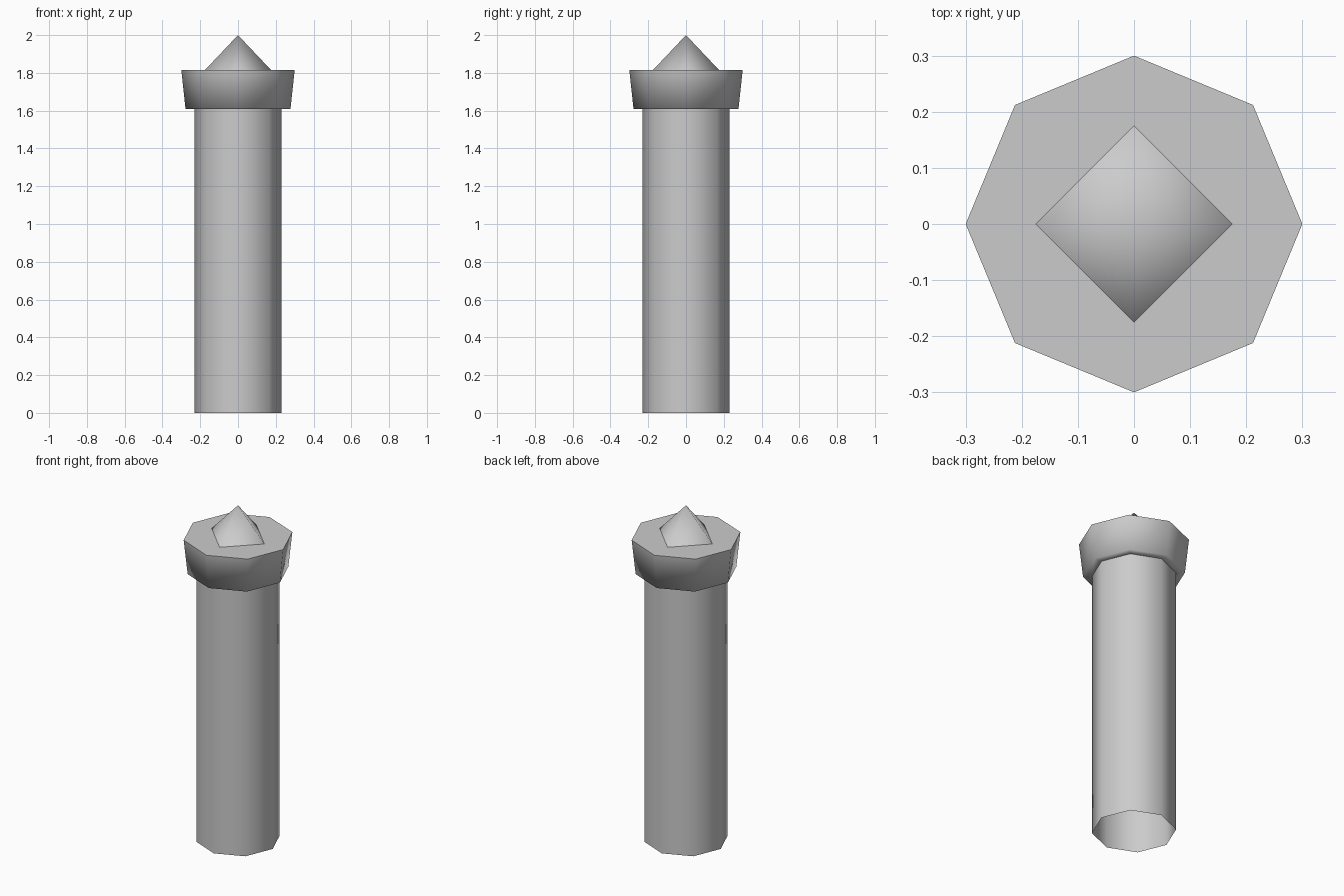
import bpy, bmesh
from math import cos, sin, tau

cube = bpy.data.objects.get("Cube")
if cube:
    bpy.data.objects.remove(cube, do_unlink=True)

grey = bpy.data.materials.new("plain_grey")
grey.use_nodes = True
COLOUR = (0.6, 0.6, 0.6, 1)
grey.diffuse_color = COLOUR
grey.node_tree.nodes["Principled BSDF"].inputs["Base Color"].default_value = COLOUR


def lathe(name, profile, sides, cap_top=False):
    """Smooth faceted solid from (radius, z) pairs; radius 0 makes a tip."""
    bm = bmesh.new()
    rings = []
    for r, z in profile:
        count = sides if r else 1
        rings.append([bm.verts.new((r * cos(tau * i / sides), r * sin(tau * i / sides), z))
                      for i in range(count)])
    for low, high in zip(rings, rings[1:]):
        for i in range(sides):
            j = (i + 1) % sides
            corners = [low[i], low[j]]
            corners += [high[j], high[i]] if len(high) > 1 else [high[0]]
            bm.faces.new(corners).smooth = True
    if cap_top:
        cap = bm.faces.new(rings[-1])
        for edge in cap.edges:
            edge.smooth = False
    mesh = bpy.data.meshes.new(name)
    bm.to_mesh(mesh)
    bm.free()
    mesh.materials.append(grey)
    obj = bpy.data.objects.new(name, mesh)
    bpy.context.collection.objects.link(obj)
    return obj


# Open octagonal tube
lathe("shaft", [(0.23, 0), (0.23, 1.61)], 8)
# Flared collar with a soft underside and a crisp flat top
lathe("collar", [(0.23, 1.61), (0.278, 1.61), (0.30, 1.815)], 8, cap_top=True)
# Four-sided point
lathe("spike", [(0.175, 1.815), (0, 2.0)], 4)
